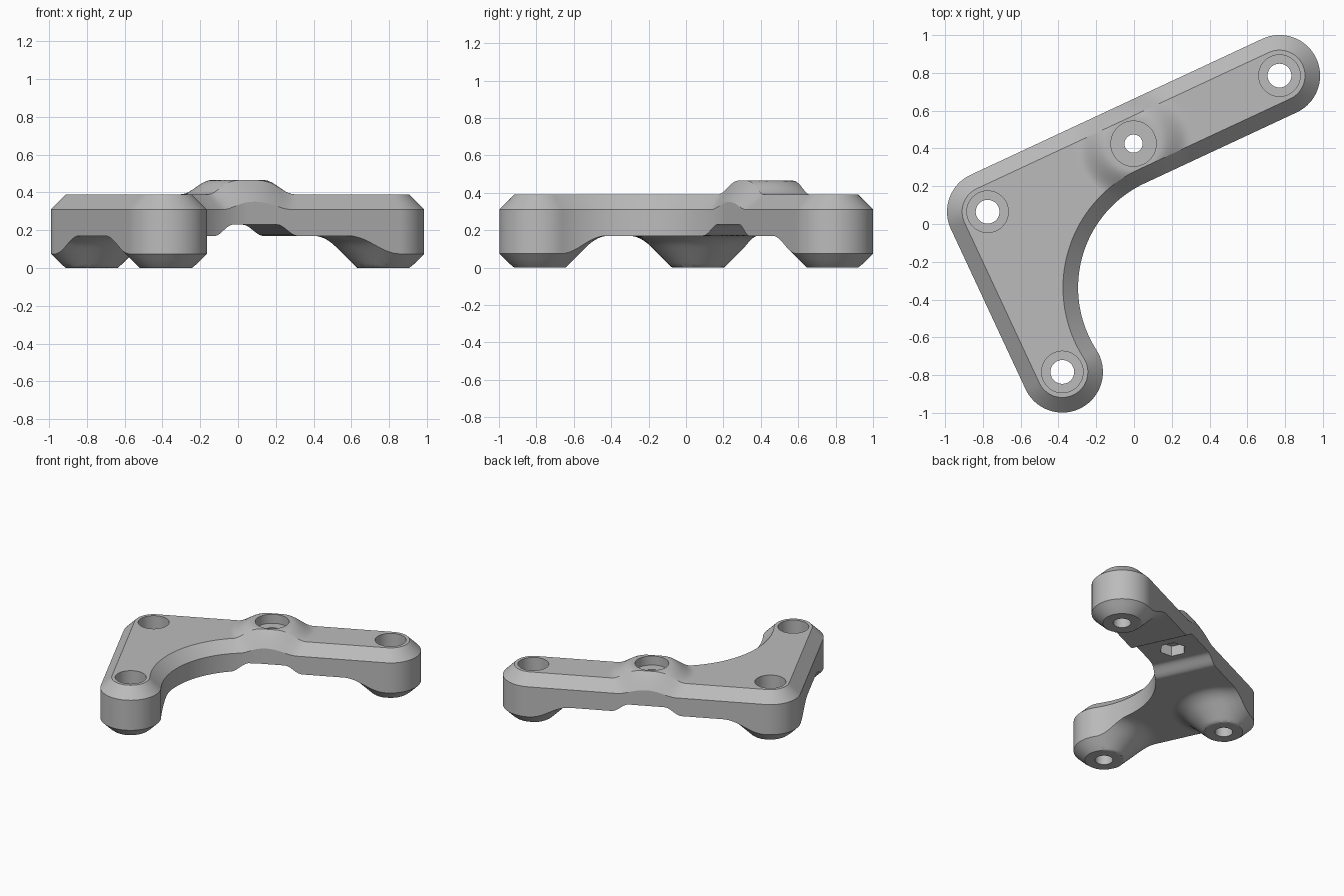
import bpy, bmesh
from math import sin, cos, atan2, sqrt, degrees, radians
from mathutils import Vector, Matrix

cube = bpy.data.objects.get("Cube")
if cube:
    bpy.data.objects.remove(cube)

# Layout in the bracket's own frame: corner at origin, long arm along +x, short arm along -y
LONG, SHORT, RAD, BEVEL = 1.705, 0.936, 0.215, 0.08
CORNER, LONG_END, SHORT_END = Vector((0, 0)), Vector((LONG, 0)), Vector((0, -SHORT))
FEET = (CORNER, LONG_END, SHORT_END)
BOSS = Vector((LONG / 2, 0))
PLACE = Matrix.Translation((-0.775, 0.065, 0)) @ Matrix.Rotation(radians(25), 4, 'Z')

# Large inner arc, tangent to the long arm and to the short arm's round end
reach = 0.824
arc_x = sqrt(2 * SHORT * reach - SHORT ** 2)
ARC_C, ARC_R = Vector((arc_x, -reach)), reach - RAD
meet = degrees(atan2(SHORT - reach, arc_x))

grey = bpy.data.materials.new("grey plastic")
grey.use_nodes = True
grey.diffuse_color = (0.5, 0.5, 0.5, 1)
grey.node_tree.nodes["Principled BSDF"].inputs["Base Color"].default_value = (0.5, 0.5, 0.5, 1)


def arc(c, r, a0, a1, side=-1):
    """Arc sampler giving the point and the normal into the solid."""
    def at(t):
        a = radians(a0 + (a1 - a0) * t)
        d = Vector((cos(a), sin(a)))
        return c + d * r, d * side
    return at


def line(p, q, normal):
    p, q, n = Vector(p), Vector(q), Vector(normal)
    return lambda t: (p.lerp(q, t), n)


def ease(t):
    t = min(max(t, 0), 1)
    return t * t * (3 - 2 * t)


def top_z(p):
    """Flat deck with a round raised boss."""
    return 0.39 + 0.075 * (1 - ease(((p - BOSS).length - 0.14) / 0.16))


def bottom_z(p):
    """Flat underside with conical feet and a shallow channel below the boss."""
    z = 0.17 + 0.06 * (1 - ease((abs(p.x - BOSS.x) - 0.13) / 0.12))
    for foot in FEET:
        t = (p - foot).length - 0.14
        if t < 0.23:
            z = min(z, max(t, 0) - max(t - 0.11, 0) ** 2 / 0.24)
    return z


# Matching pieces of the outer and inner outline, with sample counts
pieces = [
    (arc(LONG_END, RAD, 0, 90), arc(LONG_END, RAD, 0, -90), 20),
    (line((LONG, RAD), (arc_x, RAD), (0, -1)),
     line((LONG, -RAD), (arc_x, -RAD), (0, 1)), 44),
    (line((arc_x, RAD), (0, RAD), (0, -1)), arc(ARC_C, ARC_R, 90, 130, 1), 44),
    (arc(CORNER, RAD, 90, 180), arc(ARC_C, ARC_R, 130, 150, 1), 20),
    (line((-RAD, 0), (-RAD, -SHORT), (1, 0)), arc(ARC_C, ARC_R, 150, 180 + meet, 1), 48),
    (arc(SHORT_END, RAD, 180, 270), arc(SHORT_END, RAD, meet, -90), 20),
]
pairs = [(o(i / n), k(i / n)) for o, k, n in pieces for i in range(n)]
pairs.append((pieces[-1][0](1), pieces[-1][1](1)))

# Loft deck and underside between the two rails, then close with walls
bm = bmesh.new()
INSETS, COLS = [0, BEVEL / 3, BEVEL * 2 / 3], 36
rows = []
for (po, no), (pi, ni) in pairs:
    a, b = po + no * BEVEL, pi + ni * BEVEL
    pts = [(po + no * e, e) for e in INSETS]
    pts += [(a.lerp(b, i / COLS), BEVEL) for i in range(COLS + 1)]
    pts += [(pi + ni * e, e) for e in reversed(INSETS)]
    rows.append(([bm.verts.new((p.x, p.y, top_z(p) - BEVEL + e)) for p, e in pts],
                 [bm.verts.new((p.x, p.y, bottom_z(p))) for p, e in pts]))
for (t0, b0), (t1, b1) in zip(rows, rows[1:]):
    for i in range(len(t0) - 1):
        bm.faces.new((t0[i], t0[i + 1], t1[i + 1], t1[i]))
        bm.faces.new((b0[i], b1[i], b1[i + 1], b0[i + 1]))
    bm.faces.new((t0[0], t1[0], b1[0], b0[0]))
    bm.faces.new((t0[-1], b0[-1], b1[-1], t1[-1]))
bmesh.ops.remove_doubles(bm, verts=bm.verts[:], dist=1e-5)


def make_object(name, bm):
    bm.transform(PLACE)
    bmesh.ops.recalc_face_normals(bm, faces=bm.faces[:])
    mesh = bpy.data.meshes.new(name)
    bm.to_mesh(mesh)
    bm.free()
    ob = bpy.data.objects.new(name, mesh)
    mesh.materials.append(grey)
    bpy.context.collection.objects.link(ob)
    return ob


bracket = make_object("bracket", bm)


def cut(name, drills, sides=48):
    """Subtract upright cylinders given as (centre, radius, low, high)."""
    cm = bmesh.new()
    for c, r, low, high in drills:
        bmesh.ops.create_cone(cm, cap_ends=True, segments=sides, radius1=r, radius2=r,
                              depth=high - low,
                              matrix=Matrix.Translation((c.x, c.y, (low + high) / 2)))
    cutter = make_object(name, cm)
    cutter.hide_render = True
    mod = bracket.modifiers.new(name, 'BOOLEAN')
    mod.operation, mod.solver, mod.object = 'DIFFERENCE', 'EXACT', cutter
    bpy.ops.object.modifier_apply(modifier=name)
    bpy.data.objects.remove(cutter)


bpy.ops.object.select_all(action='DESELECT')
bracket.select_set(True)
bpy.context.view_layer.objects.active = bracket

# Counterbores, through holes and a hexagonal nut pocket
cut("counterbores", [(f, 0.11, 0.2, 0.6) for f in FEET] + [(BOSS, 0.12, 0.395, 0.6)])
cut("bolt_holes", [(f, 0.063, -0.1, 0.3) for f in FEET] + [(BOSS, 0.048, 0.1, 0.5)])
cut("nut_pocket", [(BOSS, 0.095, 0.1, 0.31)], sides=6)

bpy.ops.object.shade_smooth_by_angle(angle=radians(30))
